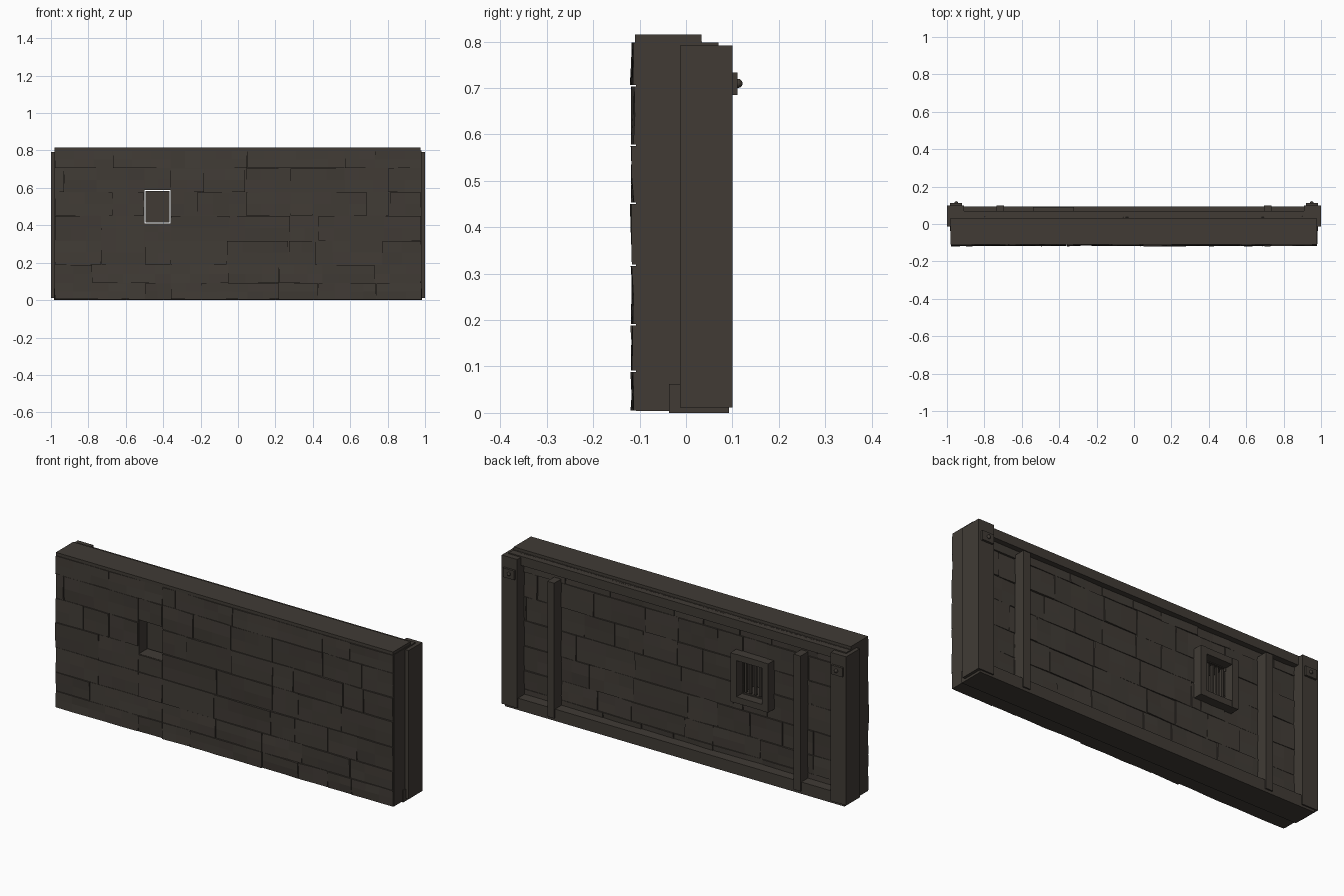
import bpy, bmesh, random
from mathutils import Vector

if "Cube" in bpy.data.objects:
    bpy.data.objects.remove(bpy.data.objects["Cube"])

random.seed(7)
mat = bpy.data.materials.new("dark brown stone")
mat.diffuse_color = (0.052, 0.044, 0.036, 1)
mat.use_nodes = True
mat.node_tree.nodes["Principled BSDF"].inputs["Base Color"].default_value = mat.diffuse_color


def finish(bm, name):
    bmesh.ops.recalc_face_normals(bm, faces=bm.faces)
    me = bpy.data.meshes.new(name)
    bm.to_mesh(me)
    bm.free()
    me.materials.append(mat)
    ob = bpy.data.objects.new(name, me)
    bpy.context.collection.objects.link(ob)
    return ob


def add_box(bm, x0, x1, y0, y1, z0, z1):
    vs = bmesh.ops.create_cube(bm, size=1)["verts"]
    for v in vs:
        v.co = Vector(((x0 + x1) / 2 + v.co.x * (x1 - x0),
                       (y0 + y1) / 2 + v.co.y * (y1 - y0),
                       (z0 + z1) / 2 + v.co.z * (z1 - z0)))


def boxes(name, *specs):
    bm = bmesh.new()
    for s in specs:
        add_box(bm, *s)
    return finish(bm, name)


# window opening
WX0, WX1, WZ0, WZ1 = -0.50, -0.36, 0.41, 0.59


def stone(bm, x0, x1, z0, z1, face_y, side):
    """One rough stone; side is -1 for the front and 1 for the back."""
    g = 0.0015
    x0, x1, z0, z1 = x0 + g, x1 - g, z0 + g, z1 - g
    nx = max(1, round((x1 - x0) / 0.09))
    tilt_x, tilt_z = random.uniform(-.003, .003), random.uniform(-.003, .003)
    base = random.uniform(0.004, 0.007)
    grid = []
    for j in range(3):
        row = []
        for i in range(nx + 1):
            u, w = i / nx, j / 2
            d = base + tilt_x * (2 * u - 1) + tilt_z * (2 * w - 1)
            d = min(max(d + random.uniform(-.002, .002), 0.001), 0.012)
            row.append(bm.verts.new((x0 + u * (x1 - x0), face_y + side * d,
                                     z0 + w * (z1 - z0))))
        grid.append(row)
    faces = [bm.faces.new((grid[j][i], grid[j][i + 1], grid[j + 1][i + 1], grid[j + 1][i]))
             for j in range(2) for i in range(nx)]
    rim = [e for f in faces for e in f.edges if e.is_boundary]
    rim = list(dict.fromkeys(rim))
    out = bmesh.ops.extrude_edge_only(bm, edges=rim)["geom"]
    for v in (v for v in out if isinstance(v, bmesh.types.BMVert)):
        v.co.y = face_y - side * 0.006
    bmesh.ops.holes_fill(bm, edges=[e for e in out if isinstance(e, bmesh.types.BMEdge)
                                    and e.is_boundary], sides=0)


def courses(name, rows, seams, face_y, side, xmax):
    bm = bmesh.new()
    for z0, z1, cuts in zip(rows, rows[1:], seams):
        hits = z0 < WZ1 and z1 > WZ0
        xs = [-xmax] + sorted(cuts) + [xmax]
        if hits:
            xs = sorted([x for x in xs if not WX0 - .03 < x < WX1 + .03] + [WX0, WX1])
        for a, b in zip(xs, xs[1:]):
            if hits and a == WX0:            # stones above and below the opening
                if z0 < WZ0:
                    stone(bm, a, b, z0, WZ0, face_y, side)
                if z1 > WZ1:
                    stone(bm, a, b, WZ1, z1, face_y, side)
            else:
                stone(bm, a, b, z0, z1, face_y, side)
    return finish(bm, name)


# wall core around the opening
CX, F, B = 0.98, -0.108, 0.035
boxes("wall_core",
      (-CX, WX0, F, B, 0.004, 0.80), (WX1, CX, F, B, 0.004, 0.80),
      (WX0, WX1, F, B, 0.004, WZ0), (WX0, WX1, F, B, WZ1, 0.80))

# stone facing, front and back
ROWS = [0.004, 0.09, 0.19, 0.318, 0.452, 0.577, 0.705, 0.80]
FRONT = [
    [-.5, -.36, -.2, .22, .43, .6, .74],
    [-.78, -.36, -.05, .22, .45, .73],
    [-.73, -.5, -.36, -.06, .27, .41, .6, .77],
    [-.73, -.5, -.36, -.045, .28, .43, .68],
    [-.82, -.67, -.22, .04, .28, .40, .69, .81],
    [-.93, -.18, .04, .28, .57, .80],
    [-.67, -.36, -.285, .05, .57, .73],
]
courses("front_stones", ROWS, FRONT, -0.109, -1, CX)
BACK = []
for r in range(7):
    x, cuts = -0.98 + random.uniform(.1, .25), []
    while x < 0.9:
        cuts.append(x)
        x += random.uniform(.14, .34)
    BACK.append(cuts)
courses("back_stones", ROWS, BACK, 0.035, 1, 0.93)

# cap, rail and base beam
boxes("top_cap", (-0.98, 0.977, -0.11, 0.033, 0.795, 0.815))
boxes("top_rail", (-0.98, 0.98, 0.0, 0.070, 0.75, 0.798))
boxes("base_beam", (-0.985, 0.985, -0.037, 0.093, 0.0, 0.062))

# posts, studs and bolts on both sides
for s, tag in ((-1, "left"), (1, "right")):
    def span(a, b):
        return sorted((s * a, s * b))
    boxes(tag + "_end_post", (*span(0.91, 1.0), -0.013, 0.10, 0.012, 0.792))
    boxes(tag + "_stud", (*span(0.695, 0.735), 0.03, 0.10, 0.015, 0.725))
    boxes(tag + "_bolt_plate", (*span(0.92, 0.985), 0.095, 0.111, 0.685, 0.733))
    bm = bmesh.new()
    bmesh.ops.create_uvsphere(bm, u_segments=10, v_segments=6, radius=0.01)
    bmesh.ops.translate(bm, verts=bm.verts, vec=(s * 0.95, 0.112, 0.71))
    finish(bm, tag + "_bolt")

# window frame on the back
boxes("window_frame",
      (-0.54, WX0 - .005, 0.025, 0.09, 0.372, 0.628),
      (WX1 + .005, -0.32, 0.025, 0.09, 0.372, 0.628),
      (WX0 - .005, WX1 + .005, 0.025, 0.088, 0.372, WZ0 - .005),
      (WX0 - .005, WX1 + .005, 0.025, 0.088, WZ1 + .005, 0.628))
# shutter panel and vertical bars inside the opening
boxes("window_panel", (WX0 + .006, WX1 - .006, -0.048, -0.040, WZ0 + .006, WZ1 - .006))
boxes("window_bars", *[(x - .006, x + .006, 0.03, 0.042, WZ0 + .006, WZ1 - .006)
                       for x in (WX0 + 0.14 * (i + .5) / 5 for i in range(5))])
